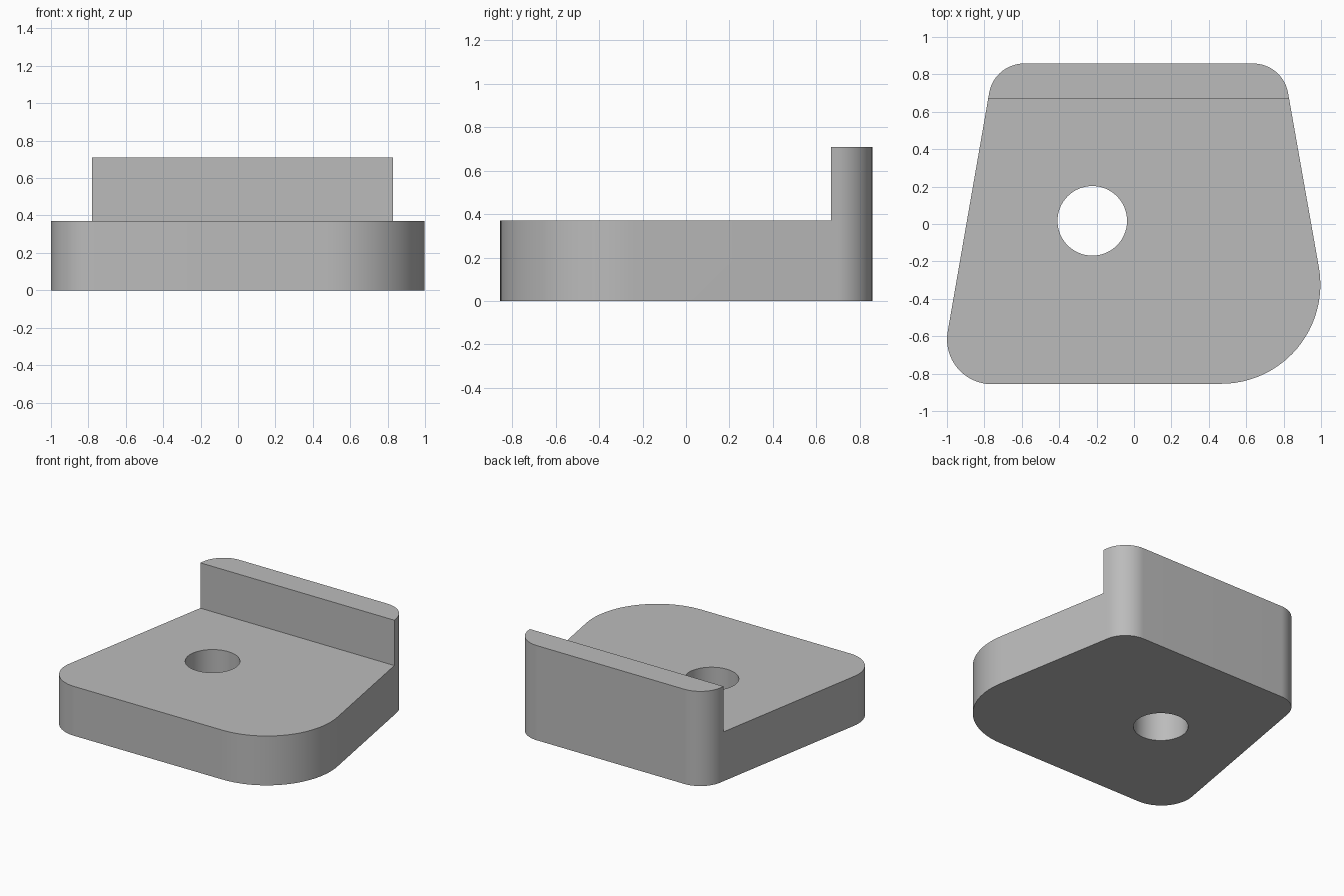
import bpy, bmesh, math
from mathutils import Vector

cube = bpy.data.objects.get("Cube")
if cube:
    bpy.data.objects.remove(cube, do_unlink=True)

BASE_TOP, WALL_TOP, WALL_FRONT = 0.37, 0.71, 0.667

# Plain grey material
grey = bpy.data.materials.new("plain_grey")
grey.use_nodes = True
colour = (0.5, 0.5, 0.5, 1)
grey.diffuse_color = colour
grey.node_tree.nodes["Principled BSDF"].inputs["Base Color"].default_value = colour


def rounded_outline(corners, steps=24):
    """Counter-clockwise polygon with an arc of the given radius at each corner."""
    points = []
    for i, (x, y, r) in enumerate(corners):
        here = Vector((x, y))
        before = (Vector(corners[i - 1][:2]) - here).normalized()
        after = (Vector(corners[(i + 1) % len(corners)][:2]) - here).normalized()
        half = before.angle(after) / 2
        centre = here + (before + after).normalized() * r / math.sin(half)
        start = here + before * r / math.tan(half) - centre
        a0 = math.atan2(start.y, start.x)
        sweep = math.pi - 2 * half
        for k in range(steps + 1):
            a = a0 + sweep * k / steps
            points.append(centre + Vector((math.cos(a), math.sin(a))) * r)
    return points


def prism(name, outline, z0, z1):
    """Solid made by extruding an outline upward."""
    bm = bmesh.new()
    face = bm.faces.new([bm.verts.new((p[0], p[1], z0)) for p in outline])
    top = bmesh.ops.extrude_face_region(bm, geom=[face])["geom"]
    bmesh.ops.translate(bm, vec=(0, 0, z1 - z0),
                        verts=[g for g in top if isinstance(g, bmesh.types.BMVert)])
    bmesh.ops.recalc_face_normals(bm, faces=bm.faces)
    mesh = bpy.data.meshes.new(name)
    bm.to_mesh(mesh)
    bm.free()
    mesh.materials.append(grey)
    obj = bpy.data.objects.new(name, mesh)
    bpy.context.collection.objects.link(obj)
    return obj


def cut(body, cutter):
    """Subtract the cutter from the body and discard it."""
    cutter.hide_render = True
    mod = body.modifiers.new("cut", 'BOOLEAN')
    mod.operation = 'DIFFERENCE'
    mod.solver = 'EXACT'
    mod.object = cutter
    bpy.context.view_layer.objects.active = body
    bpy.ops.object.modifier_apply(modifier=mod.name)
    bpy.data.objects.remove(cutter, do_unlink=True)


# Tapered plate with rounded corners, at the full height of the back wall
corners = [(-1.045, -0.857, 0.24), (1.098, -0.853, 0.53),
           (0.796, 0.858, 0.19), (-0.747, 0.858, 0.19)]
bracket = prism("stepped_bracket", rounded_outline(corners), 0, WALL_TOP)

# Lower the plate in front of the wall
step = [(-2, -2), (2, -2), (2, WALL_FRONT), (-2, WALL_FRONT)]
cut(bracket, prism("step_cutter", step, BASE_TOP, 1))

# Round through hole
angles = [math.tau * i / 64 for i in range(64)]
hole = [(-0.223 + 0.186 * math.cos(a), 0.017 + 0.186 * math.sin(a)) for a in angles]
cut(bracket, prism("hole_cutter", hole, -0.2, 1))

# Smooth curved sides, crisp edges
bpy.ops.object.select_all(action='DESELECT')
bracket.select_set(True)
bpy.context.view_layer.objects.active = bracket
bpy.ops.object.shade_smooth_by_angle(angle=math.radians(30))
